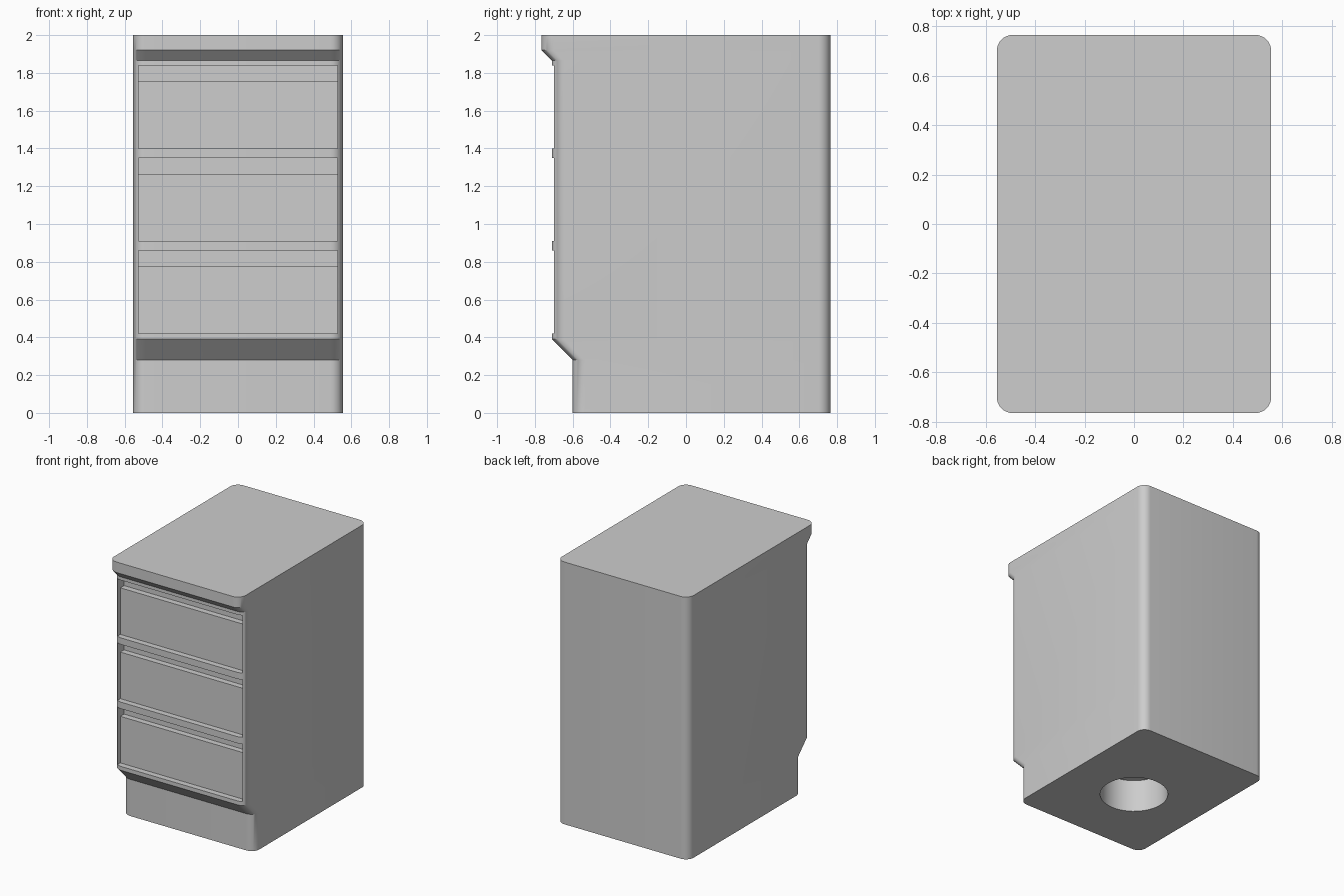
import bpy, bmesh, math

cube = bpy.data.objects.get("Cube")
if cube:
    bpy.data.objects.remove(cube, do_unlink=True)

HALF_W, BACK, RADIUS = 0.555, 0.765, 0.065
STEPS = 8

grey = bpy.data.materials.new("light_grey")
grey.use_nodes = True
colour = (0.61, 0.61, 0.61, 1)
grey.diffuse_color = colour
grey.node_tree.nodes["Principled BSDF"].inputs["Base Color"].default_value = colour


def make_object(name, bm):
    bmesh.ops.recalc_face_normals(bm, faces=bm.faces)
    mesh = bpy.data.meshes.new(name)
    bm.to_mesh(mesh)
    bm.free()
    mesh.materials.append(grey)
    obj = bpy.data.objects.new(name, mesh)
    bpy.context.collection.objects.link(obj)
    return obj


def rounded_outline(front):
    """Rounded rectangle from the given front line to the back."""
    x, y0, y1 = HALF_W - RADIUS, front + RADIUS, BACK - RADIUS
    points = []
    for i, (cx, cy) in enumerate([(x, y1), (-x, y1), (-x, y0), (x, y0)]):
        for k in range(STEPS + 1):
            a = math.pi / 2 * (i + k / STEPS)
            points.append((cx + RADIUS * math.cos(a), cy + RADIUS * math.sin(a)))
    return points


def build_body():
    # (height, front line): plinth, sloped step, drawer face, sloped top lip
    levels = [(0, -0.6), (0.28, -0.6), (0.39, -0.71),
              (1.865, -0.71), (1.92, -0.765), (2, -0.765)]
    bm = bmesh.new()
    rings = [[bm.verts.new((x, y, z)) for x, y in rounded_outline(front)]
             for z, front in levels]
    for low, high in zip(rings, rings[1:]):
        n = len(low)
        for i in range(n):
            j = (i + 1) % n
            bm.faces.new((low[i], low[j], high[j], high[i]))
    bm.faces.new(rings[0])
    bm.faces.new(rings[-1])
    return make_object("cabinet_body", bm)


def drawer_cutter(bottom, half_width=0.527):
    """Recess for one drawer front, with a deeper finger slot along its top."""
    panel, top = bottom + 0.355, bottom + 0.44
    outside, face, slot = -0.85, -0.665, -0.62
    profile = [(outside, bottom), (face, bottom), (face, panel),
               (slot, panel), (slot, top), (outside, top)]
    bm = bmesh.new()
    side = bm.faces.new([bm.verts.new((-half_width, y, z)) for y, z in profile])
    ext = bmesh.ops.extrude_face_region(bm, geom=[side])["geom"]
    verts = [v for v in ext if isinstance(v, bmesh.types.BMVert)]
    bmesh.ops.translate(bm, verts=verts, vec=(2 * half_width, 0, 0))
    if side.is_valid and len(side.link_faces if hasattr(side, "link_faces") else []) == 0:
        # Close the starting end if the extrusion removed it
        start = [v for v in bm.verts if v.co.x < 0]
        if not any(all(v in start for v in f.verts) for f in bm.faces):
            bmesh.ops.contextual_create(bm, geom=start)
    return make_object("drawer_cutter", bm)


def hole_cutter():
    """Round blind hole in the underside."""
    bm = bmesh.new()
    bmesh.ops.create_cone(bm, cap_ends=True, segments=48,
                          radius1=0.24, radius2=0.24, depth=0.5)
    return make_object("hole_cutter", bm)


body = build_body()
cutters = [drawer_cutter(bottom) for bottom in (0.42, 0.91, 1.4)]
cutters.append(hole_cutter())

# Cut the drawers and the hole into the body
bpy.ops.object.select_all(action='DESELECT')
bpy.context.view_layer.objects.active = body
body.select_set(True)
for cutter in cutters:
    cutter.hide_render = True
    mod = body.modifiers.new("cut", 'BOOLEAN')
    mod.operation = 'DIFFERENCE'
    mod.solver = 'EXACT'
    mod.object = cutter
    bpy.ops.object.modifier_apply(modifier=mod.name)
    bpy.data.objects.remove(cutter, do_unlink=True)

# Smooth round corners, crisp edges
bpy.ops.object.shade_smooth_by_angle(angle=math.radians(30))
